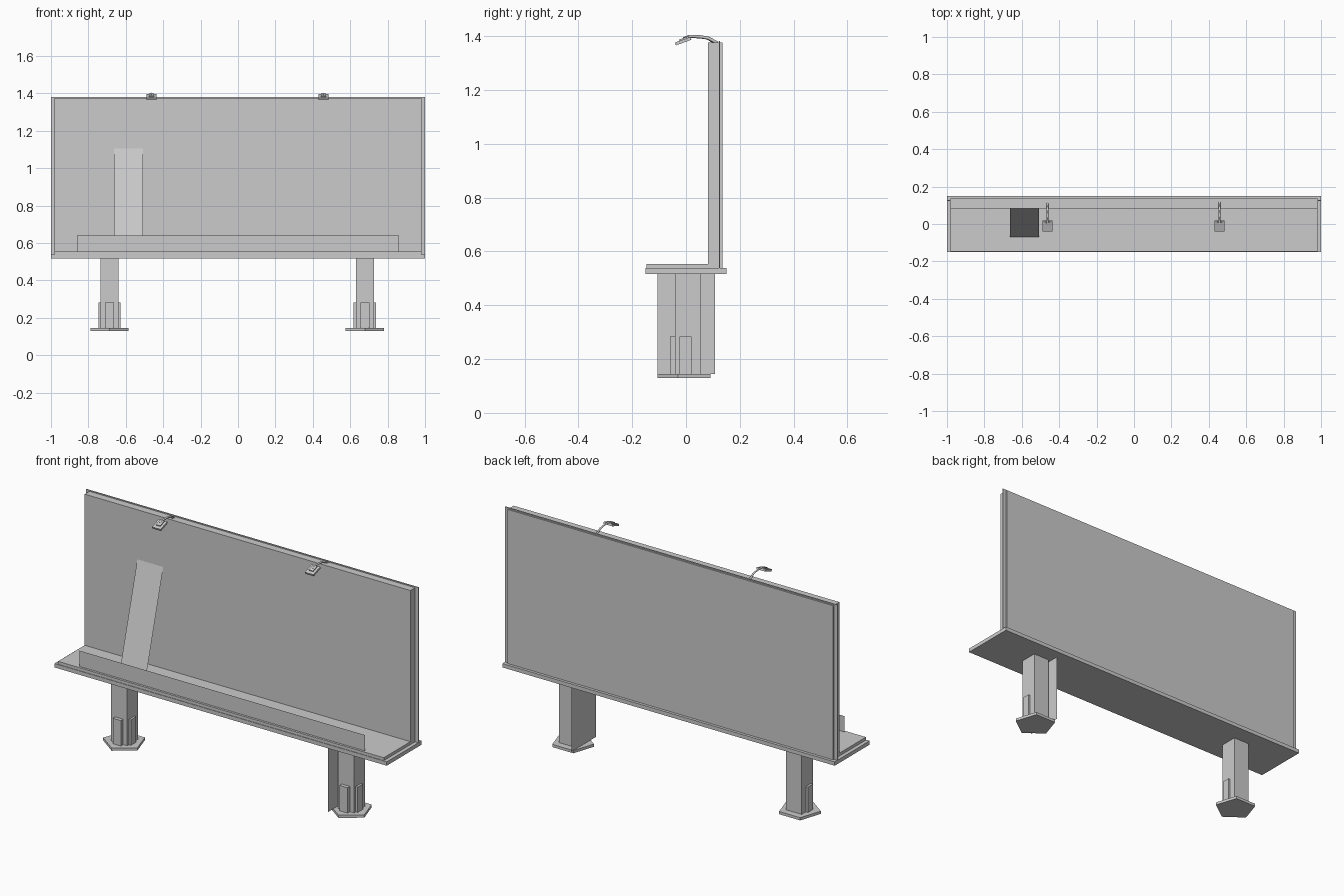
import bpy, math

if "Cube" in bpy.data.objects:
    bpy.data.objects.remove(bpy.data.objects["Cube"])


def mesh_object(name, verts, faces):
    me = bpy.data.meshes.new(name)
    me.from_pydata(verts, [], faces)
    me.update()
    ob = bpy.data.objects.new(name, me)
    bpy.context.collection.objects.link(ob)
    return ob


def box(name, x, y, z, tilt=0.0):
    """Box from (min, max) ranges, optionally tilted about x."""
    size = [r[1] - r[0] for r in (x, y, z)]
    mid = [(r[0] + r[1]) / 2 for r in (x, y, z)]
    bpy.ops.mesh.primitive_cube_add(size=1, location=mid, rotation=(tilt, 0, 0))
    ob = bpy.context.object
    ob.name = name
    ob.scale = size
    return ob


def sheet(name, *corners):
    """Single flat four-cornered sheet."""
    return mesh_object(name, corners, [(0, 1, 2, 3)])


# Walkway slab and its raised deck
box("platform_slab", (-1, 1), (-0.15, 0.15), (0.517, 0.538))
box("platform_deck", (-0.98, 0.98), (-0.147, 0.135), (0.538, 0.554))

# Display board with a thin rim around it
box("display_board", (-0.98, 0.98), (0.082, 0.135), (0.55, 1.376))
box("board_rim", (-1, 1), (0.122, 0.127), (0.538, 1.382))

# Flat guard rail and leaning ladder
sheet("guard_rail", (-0.86, -0.135, 0.554), (0.86, -0.135, 0.554),
      (0.86, -0.135, 0.64), (-0.86, -0.135, 0.64))
sheet("upper_ladder", (-0.663, -0.07, 0.554), (-0.507, -0.07, 0.554),
      (-0.507, 0.083, 1.11), (-0.663, 0.083, 1.11))

# Lower ladder beside the right post, and hatch under the slab
sheet("lower_ladder", (0.615, 0.107, 0.145), (0.615, -0.105, 0.145),
      (0.615, -0.105, 0.517), (0.615, 0.107, 0.517))
sheet("hatch", (0.245, 0.04, 0.514), (0.40, 0.04, 0.514),
      (0.40, -0.12, 0.514), (0.245, -0.12, 0.514))

# Posts: square column, pentagonal foot, small blocks on three sides
for side, cx in (("left", -0.687), ("right", 0.678)):
    box(side + "_post", (cx - 0.048, cx + 0.048), (-0.04, 0.055), (0.14, 0.52))
    bpy.ops.mesh.primitive_cylinder_add(vertices=5, radius=0.108, depth=0.015,
                                        location=(cx, 0.003, 0.1375),
                                        rotation=(0, 0, math.pi))
    bpy.context.object.name = side + "_foot"
    box(side + "_front_block", (cx - 0.024, cx + 0.024), (-0.06, -0.035), (0.145, 0.283))
    for s in (-1, 1):
        xs = sorted((cx + s * 0.04, cx + s * 0.06))
        box(side + "_side_block", xs, (-0.025, 0.02), (0.145, 0.283))

# Lamps: bent arm reaching forward with a tilted head
for side, cx, back in (("left", -0.463, 0.11), ("right", 0.457, 0.118)):
    path = [(back, 1.374), (0.082, 1.393), (0.05, 1.398), (0.012, 1.399), (-0.01, 1.39)]
    cu = bpy.data.curves.new(side + "_lamp_arm", 'CURVE')
    cu.dimensions = '3D'
    cu.bevel_depth = 0.006
    cu.bevel_resolution = 0
    cu.use_fill_caps = True
    sp = cu.splines.new('POLY')
    sp.points.add(len(path) - 1)
    for p, (y, z) in zip(sp.points, path):
        p.co = (cx, y, z, 1)
    bpy.context.collection.objects.link(bpy.data.objects.new(side + "_lamp_arm", cu))
    box(side + "_lamp_head", (cx - 0.026, cx + 0.026), (-0.041, 0.020),
        (1.376, 1.387), tilt=math.radians(20))
    box(side + "_lamp_cap", (cx - 0.013, cx + 0.013), (-0.026, 0.012),
        (1.384, 1.394), tilt=math.radians(20))
